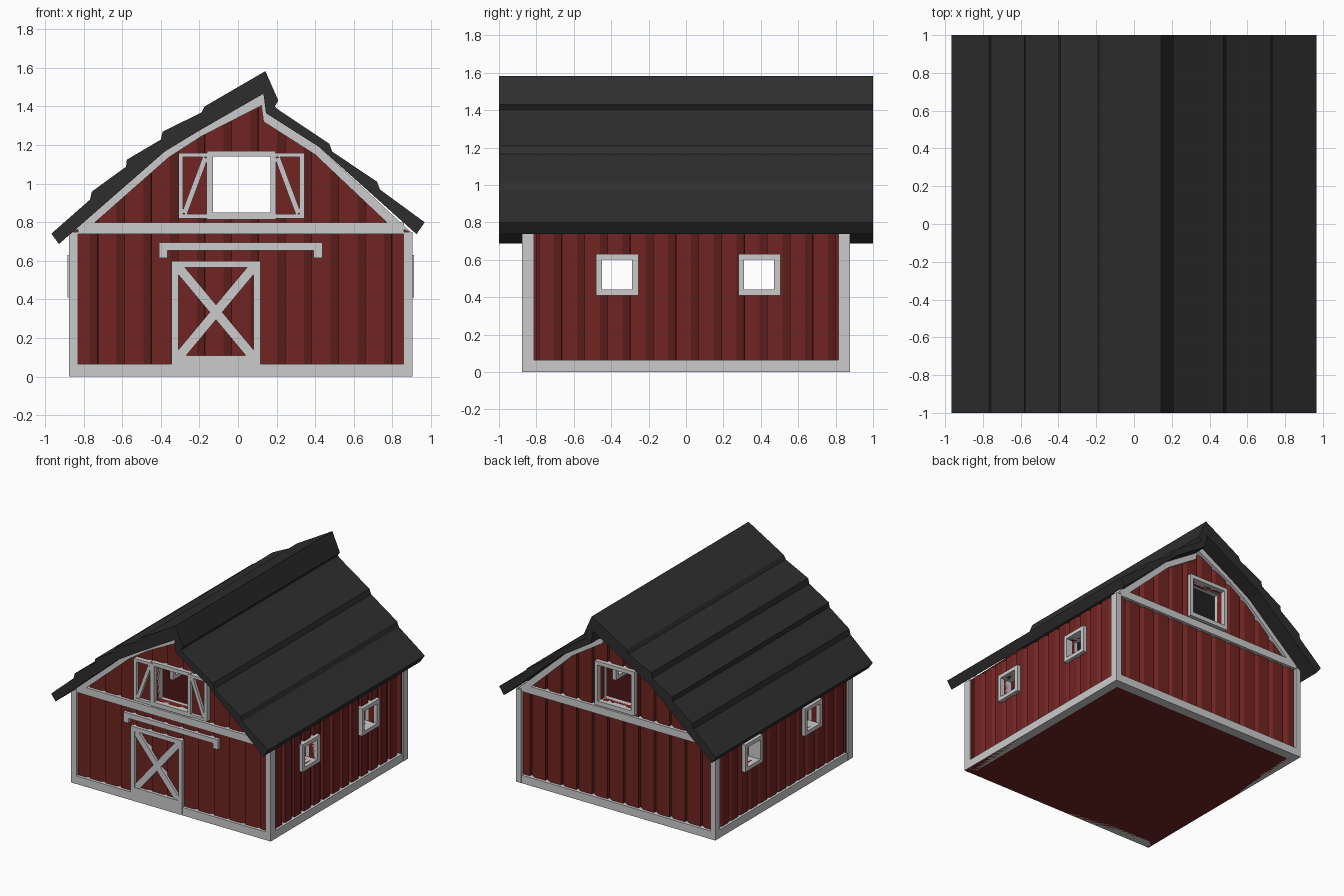
import bpy, bmesh
from math import hypot

if "Cube" in bpy.data.objects:
    bpy.data.objects.remove(bpy.data.objects["Cube"])


def material(name, rgb):
    m = bpy.data.materials.new(name)
    m.diffuse_color = (*rgb, 1)
    m.use_nodes = True
    m.node_tree.nodes["Principled BSDF"].inputs["Base Color"].default_value = m.diffuse_color
    return m


RED = material("barn_red", (0.16, 0.018, 0.016))
BLACK = material("roof_black", (0.027, 0.027, 0.027))


def build(name, parts, place, mat=None):
    """Extrude every (outline, depth0, depth1); place maps (u, v, depth) to xyz."""
    bm = bmesh.new()
    for pts, d0, d1 in parts:
        a = [bm.verts.new(place(u, v, d0)) for u, v in pts]
        b = [bm.verts.new(place(u, v, d1)) for u, v in pts]
        bm.faces.new(a)
        bm.faces.new(b[::-1])
        for i in range(len(a)):
            j = (i + 1) % len(a)
            bm.faces.new((a[i], b[i], b[j], a[j]))
    bmesh.ops.recalc_face_normals(bm, faces=bm.faces)
    me = bpy.data.meshes.new(name)
    bm.to_mesh(me)
    bm.free()
    ob = bpy.data.objects.new(name, me)
    bpy.context.collection.objects.link(ob)
    if mat:
        me.materials.append(mat)
    return ob


def rect(u0, u1, v0, v1):
    return [(u0, v0), (u1, v0), (u1, v1), (u0, v1)]


def bar(p, q, w):
    dx, dy = q[0] - p[0], q[1] - p[1]
    k = w / 2 / hypot(dx, dy)
    nx, ny = -dy * k, dx * k
    return [(p[0] + nx, p[1] + ny), (q[0] + nx, q[1] + ny),
            (q[0] - nx, q[1] - ny), (p[0] - nx, p[1] - ny)]


def ring(o, i, d0, d1):
    """Rectangular frame between outer and inner (u0, u1, v0, v1)."""
    return [(rect(o[0], i[0], o[2], o[3]), d0, d1), (rect(i[1], o[1], o[2], o[3]), d0, d1),
            (rect(i[0], i[1], o[2], i[2]), d0, d1), (rect(i[0], i[1], i[3], o[3]), d0, d1)]


def boolean(ob, cutter, op):
    m = ob.modifiers.new("cut", 'BOOLEAN')
    m.operation, m.object, m.solver = op, cutter, 'EXACT'
    bpy.context.view_layer.objects.active = ob
    bpy.ops.object.modifier_apply(modifier=m.name)
    bpy.data.objects.remove(cutter)


def board_profile(u0, u1, start, step, outer, depth, inner):
    """Saw-tooth board section: flat plank, slanted strip, sharp return."""
    pts = [(u0, inner), (u0, outer)]
    g = start
    while g < u1 - 0.05:
        if g > u0:
            pts += [(g, outer), (g + 0.04, outer - depth), (g + 0.041, outer)]
        g += step
    return pts + [(u1, outer), (u1, inner)]


# Gable lines: outer and inner edge of the rake trim
OUT = [(-.875, .745), (-.38, 1.166), (-.2, 1.275), (.132, 1.466), (.145, 1.365), (.42, 1.19), (.9, .745)]
INN = [(-.74, .80), (-.36, 1.135), (-.19, 1.245), (.121, 1.404), (.132, 1.321), (.40, 1.15), (.77, .80)]
LOFT = (-.13, .168, .85, 1.14)
SIDE_WIN = [(-.45, -.29, .44, .60), (.31, .47, .44, .60)]
CX = 0.015

for s, tag in ((-1, "front"), (1, "back")):
    wall = lambda u, v, d, s=s: (u, s * d, v)
    # end wall of vertical boards, trimmed to the gable
    prof = board_profile(-.865, .895, -.767, .1385, .852, .025, .80)
    ob = build(tag + "_wall", [(prof, 0.005, 1.6)], lambda u, d, z, s=s: (u, s * d, z), RED)
    boolean(ob, build("gable_cutter", [(OUT + [(.9, .01), (-.875, .01)], .7, 1)], wall), 'INTERSECT')
    boolean(ob, build("loft_cutter", [(rect(*LOFT), .7, 1)], wall), 'DIFFERENCE')
    # sill, cross band, corner posts and rake trim
    build(tag + "_trim", [
        (rect(-.83, .86, 0, .065), .80, .875),
        (rect(-.83, .86, .74, .80), .80, .875),
        (rect(-.875, -.83, 0, .75), .815, .876),
        (rect(.857, .905, 0, .75), .815, .876),
        (OUT + INN[::-1], .80, .875)], wall)
    # loft window frame with deep jambs
    build(tag + "_loft_window", ring((-.16, .195, .815, 1.17), LOFT, .77, .885), wall)

for s, tag in ((-1, "left"), (1, "right")):
    wall = lambda u, v, d, s=s: (CX + s * d, u, v)
    prof = board_profile(-.85, .85, -.827, .122, .870, .025, .82)
    ob = build(tag + "_wall", [(prof, 0.005, .76)], lambda u, d, z, s=s: (CX + s * d, u, z), RED)
    for w in SIDE_WIN:
        boolean(ob, build("window_cutter", [(rect(*w), .7, 1)], wall), 'DIFFERENCE')
    build(tag + "_trim", [
        (rect(-.82, .82, 0, .065), .82, .889),
        (rect(-.875, -.812, 0, .75), .845, .89),
        (rect(.818, .875, 0, .75), .845, .89)], wall)
    frames = []
    for a, b, c, d in SIDE_WIN:
        frames += ring((a - .03, b + .035, c - .03, d + .03), (a, b, c, d), .79, .898)
    build(tag + "_windows", frames, wall)

front = lambda u, v, d: (u, -d, v)

# barn door: frame and crossed braces
build("barn_door", ring((-.344, .116, .01, .60), (-.309, .081, .11, .565), .83, .877)
      + [(bar((-.309, .10), (.081, .568), .05), .83, .873),
         (bar((-.309, .568), (.081, .10), .05), .83, .872)], front)

# sliding door rail with end hooks
build("door_rail", [(rect(-.41, .437, .655, .695), .83, .877),
                    (rect(-.41, -.365, .615, .655), .83, .877),
                    (rect(.392, .437, .615, .655), .83, .877)], front)

# loft shutters, mirrored about the window centre
for s, tag in ((-1, "left"), (1, "right")):
    shut = lambda u, v, d, s=s: (.0175 + s * u, -d, v)
    build(tag + "_shutter", ring((.155, .327, .82, 1.16), (.18, .302, .842, 1.138), .84, .889)
          + [(bar((.187, 1.135), (.295, .845), .028), .84, .885)], shut)
    build(tag + "_shutter_panel", [(rect(.16, .32, .825, 1.155), .84, .862)], shut, RED)

# stepped roof slab
TOP = [(-.967, .741), (-.767, .917), (-.757, .959), (-.58, 1.088), (-.576, 1.124), (-.40, 1.228),
       (-.39, 1.27), (-.19, 1.368), (-.173, 1.40), (.142, 1.583), (.209, 1.43), (.19, 1.40),
       (.21, 1.382), (.473, 1.207), (.488, 1.166), (.72, 1.01), (.736, .969), (.967, .80)]
build("roof", [(TOP + [(.925, .738)] + OUT[-2:0:-1] + [(-.928, .687)], -1, 1)], front, BLACK)

# closed floor
build("floor", [(rect(-.87, .90, 0, .02), -.87, .87)], front, RED)
